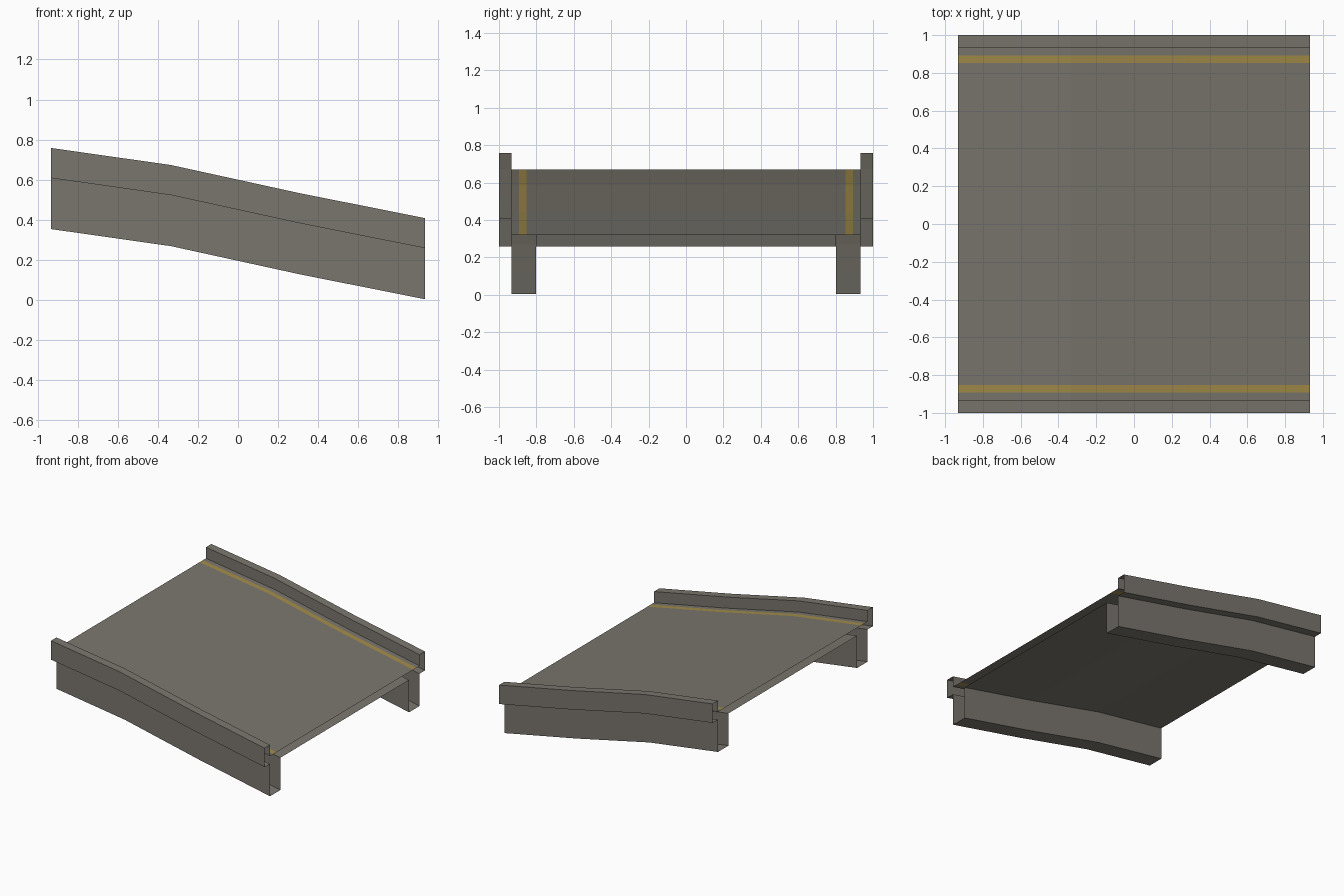
import bpy, bmesh

if "Cube" in bpy.data.objects:
    bpy.data.objects.remove(bpy.data.objects["Cube"])

def material(name, rgb):
    m = bpy.data.materials.new(name)
    m.diffuse_color = (*rgb, 1)
    m.use_nodes = True
    m.node_tree.nodes["Principled BSDF"].inputs["Base Color"].default_value = m.diffuse_color
    return m

concrete = material("concrete grey", (0.195, 0.182, 0.155))
yellow = material("worn yellow", (0.36, 0.262, 0.068))

# Sloping path of the ramp: (x, base height)
path = [(-0.933, 0.353), (-0.335, 0.268), (0.305, 0.128), (0.933, 0.003)]

# Half cross-section (y, height above base): deck top, kerb, girder, underside
half = [(0.852, 0.317), (0.893, 0.317), (0.933, 0.317), (0.933, 0.405),
        (1.0, 0.405), (1.0, 0.255), (0.933, 0.255), (0.933, 0.0),
        (0.803, 0.0), (0.803, 0.255)]
profile = half + [(-y, z) for y, z in reversed(half)]
n = len(profile)

# Sweep the closed outline along the path, leaving both ends open
bm = bmesh.new()
rings = [[bm.verts.new((x, y, base + z)) for y, z in profile] for x, base in path]
for a, b in zip(rings, rings[1:]):
    for i in range(n):
        j = (i + 1) % n
        f = bm.faces.new((a[i], a[j], b[j], b[i]))
        # Edge lines: the narrow deck strips beside each kerb
        f.material_index = 1 if i in (0, n - 2) else 0
bmesh.ops.recalc_face_normals(bm, faces=bm.faces)
if max(bm.faces, key=lambda f: f.calc_center_median().z).normal.z < 0:
    bmesh.ops.reverse_faces(bm, faces=bm.faces)

mesh = bpy.data.meshes.new("ramp_section")
bm.to_mesh(mesh)
bm.free()
mesh.materials.append(concrete)
mesh.materials.append(yellow)
ramp = bpy.data.objects.new("ramp_section", mesh)
bpy.context.collection.objects.link(ramp)
